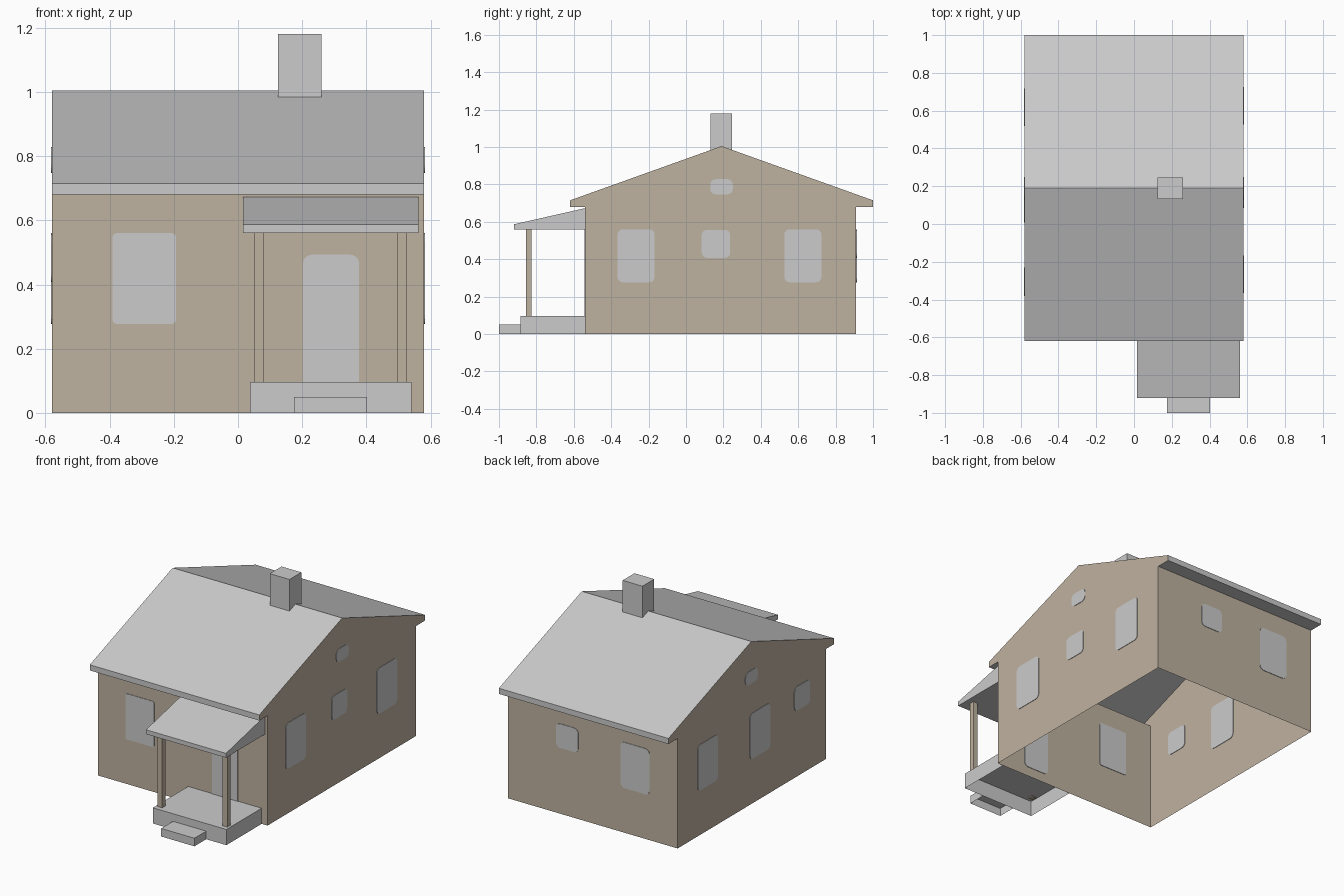
import bpy
import bmesh
import math
from mathutils import Vector

cube = bpy.data.objects.get("Cube")
if cube:
    bpy.data.objects.remove(cube, do_unlink=True)


def material(name, rgb):
    mat = bpy.data.materials.new(name)
    mat.use_nodes = True
    mat.diffuse_color = (*rgb, 1)
    mat.node_tree.nodes["Principled BSDF"].inputs["Base Color"].default_value = (*rgb, 1)
    return mat


tan = material("tan wall", (0.52, 0.445, 0.353))
grey = material("light grey", (0.6, 0.6, 0.6))


def prism(name, profile, axis, lo, hi, mats, drop=None, paint=None):
    """Extrude a (horizontal, z) profile along x or y; drop and paint are face rules."""
    bm = bmesh.new()

    def place(p, d):
        return (d, p[0], p[1]) if axis == "x" else (p[0], d, p[1])

    base = bm.faces.new([bm.verts.new(place(p, lo)) for p in profile])
    ext = bmesh.ops.extrude_face_region(bm, geom=[base], use_keep_orig=True)
    moved = [v for v in ext["geom"] if isinstance(v, bmesh.types.BMVert)]
    shift = Vector((hi - lo, 0, 0)) if axis == "x" else Vector((0, hi - lo, 0))
    bmesh.ops.translate(bm, verts=moved, vec=shift)
    bmesh.ops.recalc_face_normals(bm, faces=bm.faces[:])
    bm.normal_update()
    if paint:
        for f in bm.faces:
            f.material_index = paint(f)
    if drop:
        bmesh.ops.delete(bm, geom=[f for f in bm.faces if drop(f)], context="FACES")
    mesh = bpy.data.meshes.new(name)
    bm.to_mesh(mesh)
    bm.free()
    for m in mats:
        mesh.materials.append(m)
    obj = bpy.data.objects.new(name, mesh)
    bpy.context.collection.objects.link(obj)
    return obj


def rect(a, b, lo, hi):
    return [(a, lo), (b, lo), (b, hi), (a, hi)]


def rounded(a, b, lo, hi, r, steps=4):
    pts = []
    corners = [(b - r, hi - r), (a + r, hi - r), (a + r, lo + r), (b - r, lo + r)]
    for q, (cx, cz) in enumerate(corners):
        for i in range(steps + 1):
            t = (q + i / steps) * math.pi / 2
            pts.append((cx + r * math.cos(t), cz + r * math.sin(t)))
    return pts


def open_bottom(f):
    return f.normal.z < -0.9


HALF, FRONT, BACK, EAVE = 0.58, -0.54, 0.91, 0.68
RIDGE_Y = 0.19

# House shell: walls, gables, boxed eaves and roof, open underneath
shell = [(FRONT, 0), (FRONT, EAVE), (-0.62, EAVE), (-0.62, 0.715), (RIDGE_Y, 1.005),
         (1.0, 0.715), (1.0, EAVE), (BACK, EAVE), (BACK, 0)]


def roof_faces(f):
    is_gable = abs(f.normal.x) > 0.5
    return int(not is_gable and f.calc_center_median().z > EAVE - 0.01)


prism("house_shell", shell, "x", -HALF, HALF, [tan, grey],
      drop=lambda f: open_bottom(f) and f.calc_center_median().z < 0.1,
      paint=roof_faces)

# Chimney
prism("chimney", rect(0.125, 0.26, 0.975, 1.18), "y", 0.132, 0.247, [grey], drop=open_bottom)


# Porch: floor, step, roof and posts
def against_wall(f):
    return f.normal.y > 0.9


prism("porch_floor", rect(0.037, 0.54, 0, 0.097), "y", -0.885, FRONT, [grey],
      drop=lambda f: open_bottom(f) or against_wall(f))
prism("porch_step", rect(0.175, 0.402, 0, 0.05), "y", -1.0, -0.885, [grey],
      drop=lambda f: open_bottom(f) or against_wall(f))
prism("porch_roof", [(-0.92, 0.56), (-0.92, 0.587), (FRONT, 0.673), (FRONT, 0.56)],
      "x", 0.015, 0.562, [grey], drop=against_wall)
for side, x in (("right", 0.05), ("left", 0.495)):
    prism(side + "_porch_post", rect(x, x + 0.031, 0.09, 0.565), "y", -0.856, -0.826, [tan])


# Windows and door: thin rounded panes seen on both faces of each wall
def pane(name, axis, wall, centre, width, lo, hi, r=0.028):
    h = width / 2
    prism(name, rounded(centre - h, centre + h, lo, hi, r), axis,
          wall - 0.003, wall + 0.003, [grey])


TALL = (0.198, 0.277, 0.56)
SHORT = (0.152, 0.408, 0.557)

pane("front_window", "y", FRONT, -0.292, *TALL, r=0.014)
pane("front_door", "y", FRONT, 0.29, 0.175, 0.06, 0.493)
pane("back_tall_window", "y", BACK, -0.29, *TALL)
pane("back_short_window", "y", BACK, 0.175, *SHORT)

for side, wall, talls, short in (("left", HALF, (-0.267, 0.625), 0.16),
                                 ("right", -HALF, (0.107, 0.618), -0.305)):
    for place, y in zip(("front", "rear"), talls):
        pane(f"{side}_{place}_window", "x", wall, y, *TALL)
    pane(side + "_short_window", "x", wall, short, *SHORT)
    pane(side + "_gable_window", "x", wall, RIDGE_Y, 0.12, 0.747, 0.828)
